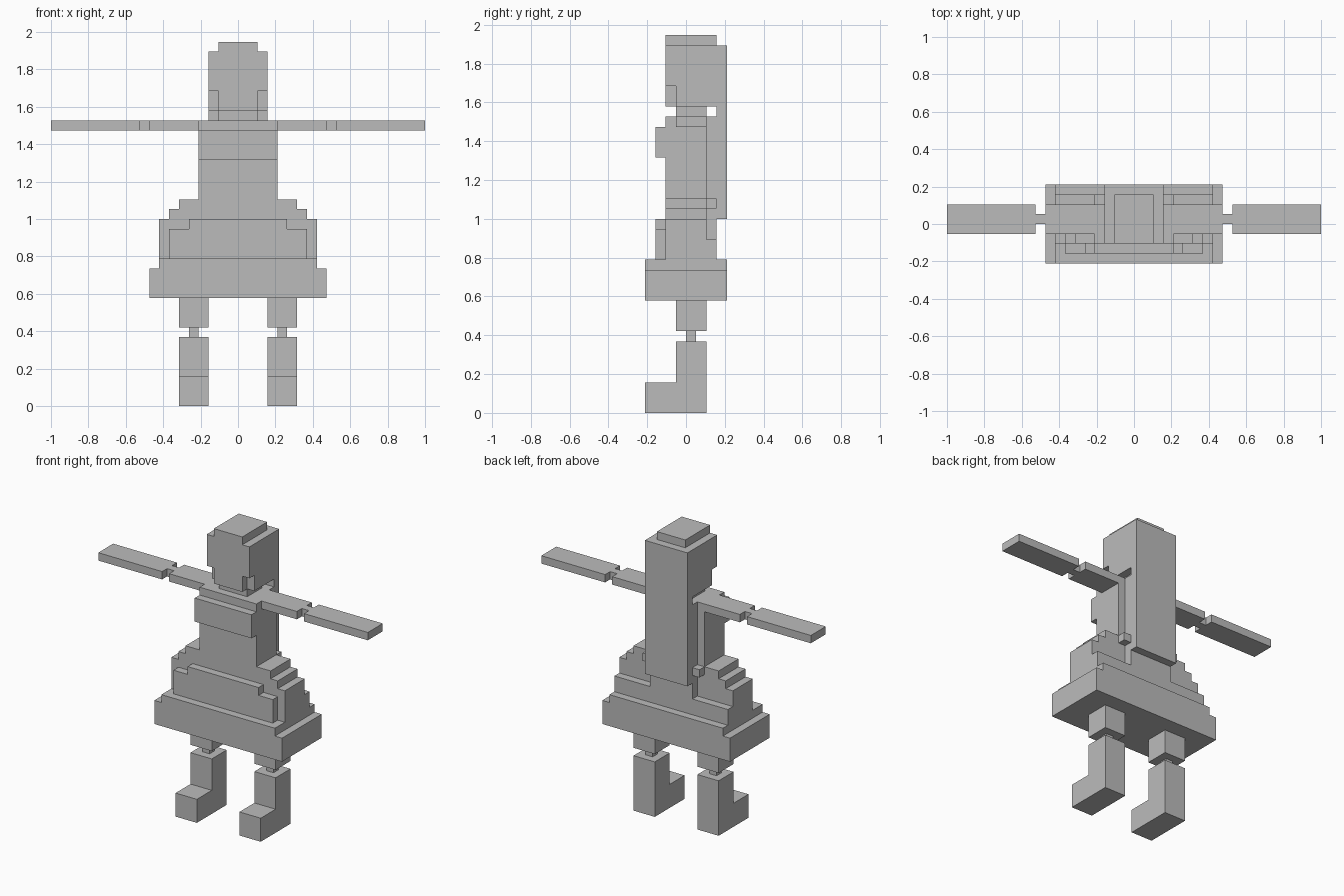
import bpy, bmesh, math
from mathutils import Vector

if "Cube" in bpy.data.objects:
    bpy.data.objects.remove(bpy.data.objects["Cube"])

U = 2 / 38  # one block; the figure is 38 blocks wide

grey = bpy.data.materials.new("plain_grey")
grey.diffuse_color = (0.5, 0.5, 0.5, 1)
grey.use_nodes = True
grey.node_tree.nodes["Principled BSDF"].inputs["Base Color"].default_value = grey.diffuse_color


def sym(half, y0, y1, z0, z1):
    """Box centred on x = 0."""
    return [(-half, half, y0, y1, z0, z1)]


def pair(x0, x1, y0, y1, z0, z1):
    """Box and its mirror image."""
    return [(x0, x1, y0, y1, z0, z1), (-x1, -x0, y0, y1, z0, z1)]


# Boxes in block units: x0, x1, y0, y1, z0, z1
parts = {
    "shoes": pair(3, 6, -4, 2, 0, 3),
    "lower_legs": pair(3, 6, -1, 2, 3, 7),
    "knee_joints": pair(4, 5, 0, 1, 7, 8),
    "upper_legs": pair(3, 6, -1, 2, 8, 11),
    "skirt_hem": sym(9, -4, 4, 11, 14) + sym(8, -4, 4, 14, 15),
    "skirt": (sym(8, -2, 3, 15, 17) + sym(8, -2, 2, 17, 19)
              + sym(7, -2, 2, 19, 20) + sym(6, -2, 2, 20, 21)),
    "apron": sym(7, -3, -2, 15, 18) + sym(5, -3, -2, 18, 19),
    "torso": sym(4, -2, 2, 21, 29),
    "chest_panel": sym(4, -3, -2, 25, 28),
    "back_panel": sym(3, 2, 3, 17, 29),
    "back_bow": pair(3, 4, 2, 3, 20, 21),
    "upper_arms": pair(4, 9, -1, 2, 28, 29),
    "elbow_joints": pair(9, 10, 0, 1, 28, 29),
    "forearms": pair(10, 19, -1, 2, 28, 29),
    "neck": sym(2, -1, 2, 29, 30),
    "head": (sym(3, -1, 3, 30, 36) + sym(3, -2, -1, 32, 36)
             + sym(2, -2, -1, 30, 32)),
    "head_top": sym(2, -2, 3, 36, 37),
    "long_hair": sym(3, 3, 4, 19, 36),
}


def cells(boxes):
    return {(x, y, z) for x0, x1, y0, y1, z0, z1 in boxes
            for x in range(x0, x1) for y in range(y0, y1) for z in range(z0, z1)}


filled = {name: cells(boxes) for name, boxes in parts.items()}
solid = set().union(*filled.values())

# Make the outer skin of each part, leaving out faces buried between parts
for name, blocks in filled.items():
    bm = bmesh.new()
    for c in sorted(blocks):
        for axis in range(3):
            for side in (0, 1):
                n = list(c)
                n[axis] += 2 * side - 1
                if tuple(n) in solid:
                    continue
                a, b = (axis + 1) % 3, (axis + 2) % 3
                ring = []
                for da, db in ((0, 0), (1, 0), (1, 1), (0, 1)):
                    p = list(c)
                    p[axis] += side
                    p[a] += da
                    p[b] += db
                    ring.append(bm.verts.new(Vector(p) * U))
                bm.faces.new(ring if side else ring[::-1])
    bmesh.ops.remove_doubles(bm, verts=bm.verts[:], dist=U * 0.01)
    bmesh.ops.dissolve_limit(bm, angle_limit=math.radians(1),
                             verts=bm.verts[:], edges=bm.edges[:])
    mesh = bpy.data.meshes.new(name)
    bm.to_mesh(mesh)
    bm.free()
    mesh.materials.append(grey)
    bpy.context.collection.objects.link(bpy.data.objects.new(name, mesh))
